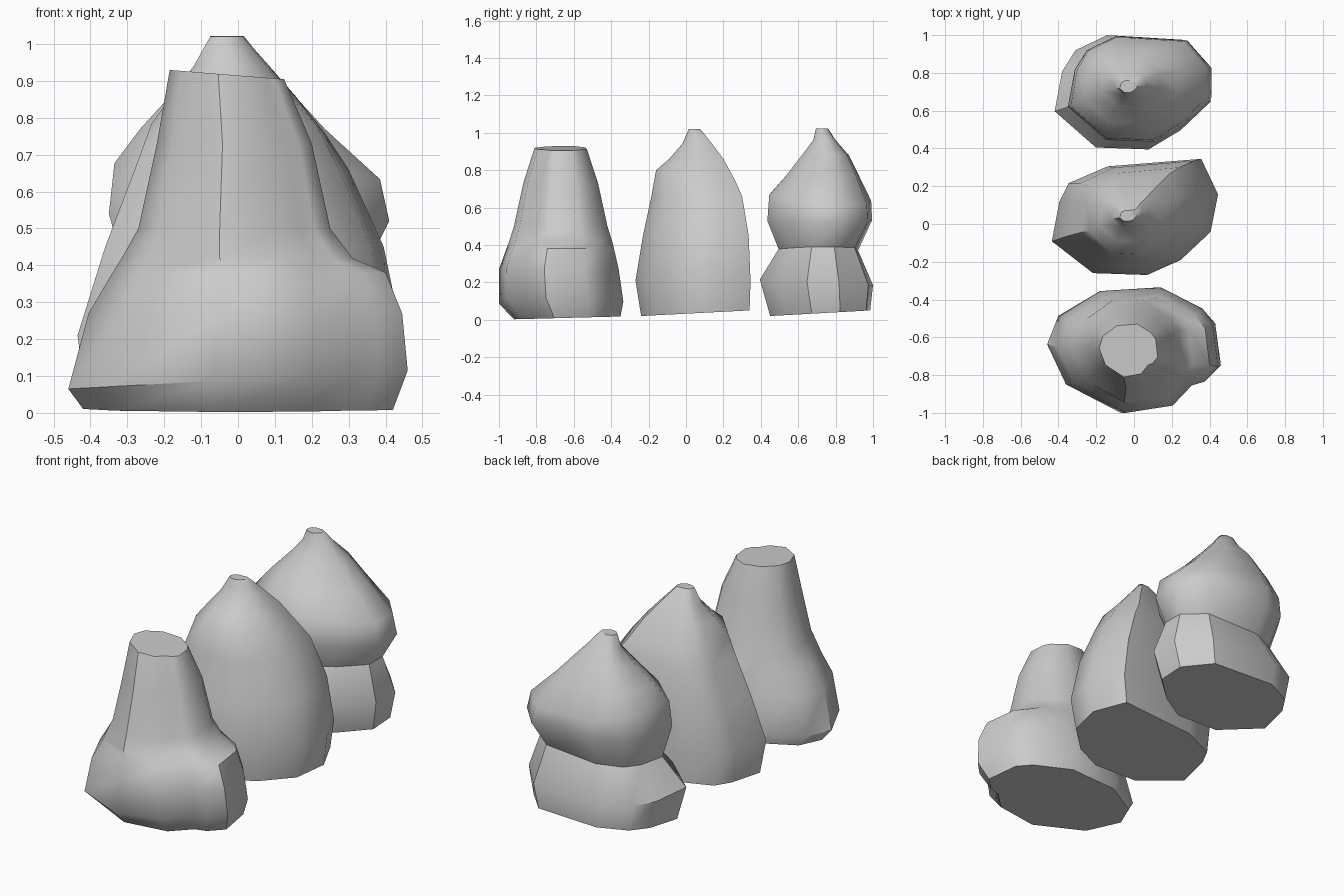
import bpy, bmesh
from math import radians


def rock(name, outline, rings, crease=40):
    """Loft an irregular outline through rings of (z, xmin, xmax, ymin, ymax, tilt_x, tilt_y)."""
    xs, ys = [p[0] for p in outline], [p[1] for p in outline]
    bm = bmesh.new()
    loops = []
    for z, x0, x1, y0, y1, tx, ty in rings:
        loop = []
        for px, py in outline:
            u = (px - min(xs)) / (max(xs) - min(xs))
            v = (py - min(ys)) / (max(ys) - min(ys))
            loop.append(bm.verts.new((x0 + u * (x1 - x0), y0 + v * (y1 - y0),
                                      z + tx * (u - 0.5) + ty * (v - 0.5))))
        loops.append(loop)
    n = len(outline)
    for a, b in zip(loops, loops[1:]):
        for i in range(n):
            j = (i + 1) % n
            bm.faces.new((a[i], a[j], b[j], b[i]))
    bm.faces.new(loops[0][::-1])
    bm.faces.new(loops[-1])
    bmesh.ops.recalc_face_normals(bm, faces=bm.faces)
    me = bpy.data.meshes.new(name)
    bm.to_mesh(me)
    bm.free()
    ob = bpy.data.objects.new(name, me)
    bpy.context.collection.objects.link(ob)
    bpy.ops.object.select_all(action='DESELECT')
    ob.select_set(True)
    bpy.context.view_layer.objects.active = ob
    bpy.ops.object.shade_smooth_by_angle(angle=radians(crease))
    return ob


# Flat-topped rock with a low shoulder on its right side
rock("flat_topped_rock",
     [(-.46, -.63), (-.36, -.84), (-.07, -.99), (.20, -.95), (.31, -.84), (.38, -.82), (.46, -.74),
      (.43, -.52), (.36, -.44), (.28, -.40), (.14, -.33), (-.18, -.35), (-.40, -.48)],
     [(.010, -.42, .42, -.92, -.35, 0, .015),
      (.09, -.46, .46, -1.0, -.335, .05, 0),
      (.27, -.405, .445, -1.0, -.36, 0, 0),
      (.38, -.34, .40, -.96, -.385, 0, 0),
      (.42, -.315, .31, -.945, -.395, 0, 0),
      (.50, -.27, .25, -.92, -.42, 0, 0),
      (.73, -.22, .20, -.87, -.47, 0, 0),
      (.917, -.185, .125, -.81, -.53, -.025, 0)])

# Tall rock tapering to a small knob
rock("tall_pointed_rock",
     [(-.44, -.09), (-.22, -.26), (.07, -.27), (.25, -.19), (.41, -.04), (.45, .16),
      (.36, .35), (-.14, .31), (-.35, .22), (-.40, .12)],
     [(.035, -.41, .42, -.24, .34, 0, .03),
      (.21, -.435, .445, -.27, .345, 0, 0),
      (.45, -.36, .395, -.23, .335, 0, 0),
      (.66, -.28, .30, -.185, .30, 0, 0),
      (.77, -.235, .235, -.16, .265, 0, -.06),
      (.86, -.18, .155, -.09, .20, 0, 0),
      (.94, -.12, .085, -.02, .14, 0, 0),
      (.985, -.095, .045, .0, .105, 0, 0),
      (1.02, -.075, .015, .015, .075, 0, 0)], 50)

# Waisted rock: faceted foot with a bulging pointed head
head = [(-.42, .60), (-.20, .41), (.08, .40), (.25, .50), (.41, .65), (.41, .82),
        (.27, .975), (-.14, 1.0), (-.31, .92), (-.38, .81)]
rock("waisted_rock_foot", head,
     [(.035, -.385, .37, .45, .985, 0, .03),
      (.20, -.42, .405, .395, 1.0, 0, -.03),
      (.375, -.30, .345, .495, .92, .03, 0)])
rock("waisted_rock_head", head,
     [(.375, -.30, .345, .495, .92, .03, 0),
      (.53, -.35, .41, .435, .995, -.02, 0),
      (.65, -.335, .385, .445, .99, -.04, -.04),
      (.77, -.265, .235, .535, .925, 0, 0),
      (.88, -.165, .135, .62, .87, 0, 0),
      (.96, -.10, .065, .68, .80, 0, 0),
      (1.022, -.075, .015, .695, .76, 0, 0)], 50)
